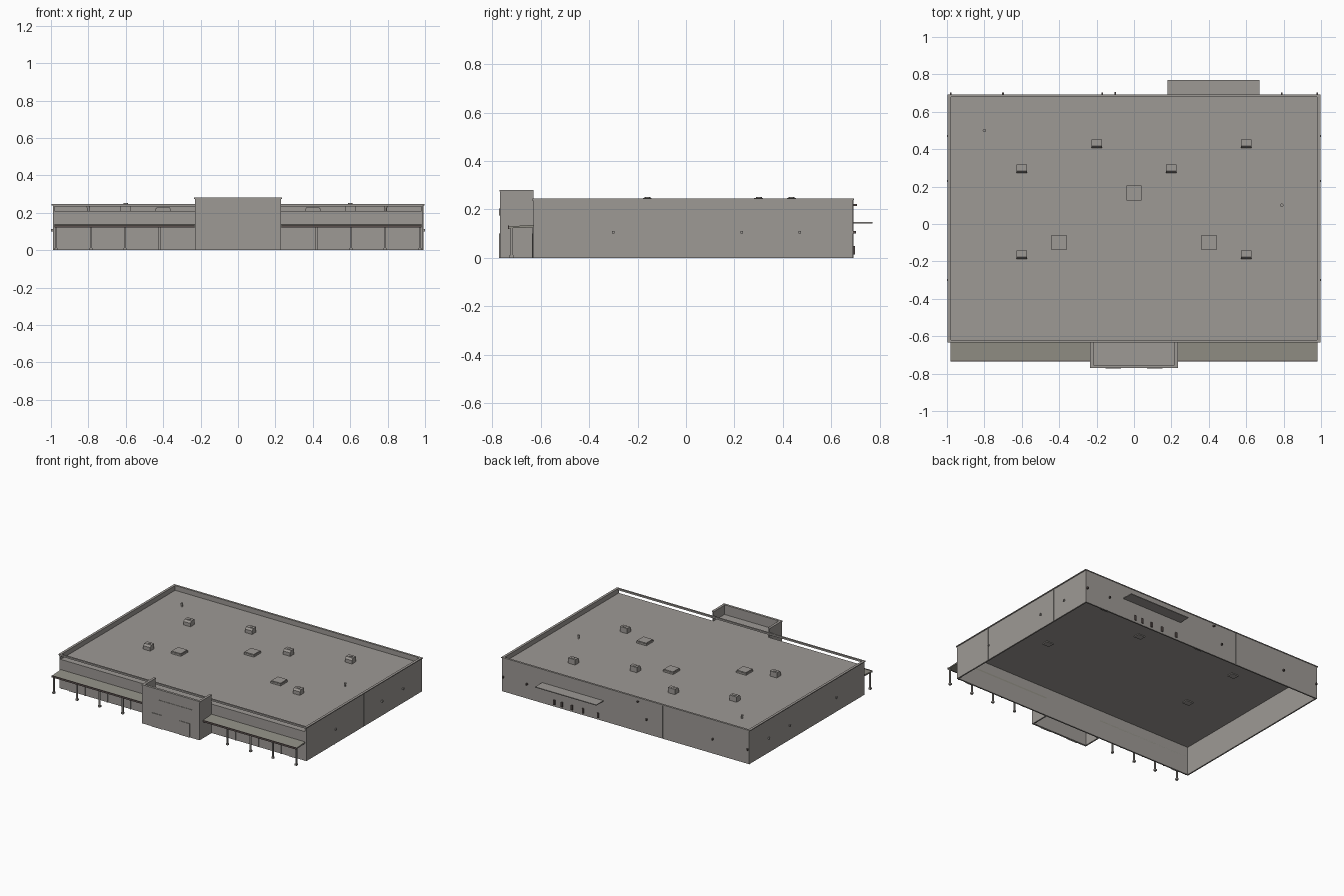
import bpy, bmesh, math

cube = bpy.data.objects.get("Cube")
if cube:
    bpy.data.objects.remove(cube, do_unlink=True)


def material(name, rgb):
    m = bpy.data.materials.new(name)
    m.use_nodes = True
    m.diffuse_color = (*rgb, 1)
    m.node_tree.nodes["Principled BSDF"].inputs["Base Color"].default_value = (*rgb, 1)
    return m


CONCRETE = material("warm_grey", (0.34, 0.32, 0.30))
CANOPY = material("olive_grey", (0.29, 0.28, 0.24))
TRIM = material("dark_brown", (0.11, 0.085, 0.08))


def finish(name, bm, mat):
    bmesh.ops.recalc_face_normals(bm, faces=bm.faces)
    mesh = bpy.data.meshes.new(name)
    bm.to_mesh(mesh)
    bm.free()
    mesh.materials.append(mat)
    ob = bpy.data.objects.new(name, mesh)
    bpy.context.collection.objects.link(ob)
    return ob


def box(name, x, y, z, mat=CONCRETE):
    """Box given by its (low, high) range on each axis."""
    bm = bmesh.new()
    bmesh.ops.create_cube(bm, size=1)
    for v in bm.verts:
        for i, (lo, hi) in enumerate((x, y, z)):
            v.co[i] = hi if v.co[i] > 0 else lo
    return finish(name, bm, mat)


def extrude_x(name, x0, x1, profile, mat=CONCRETE):
    """Solid from a (y, z) profile stretched along x."""
    bm = bmesh.new()
    face = bm.faces.new([bm.verts.new((x0, y, z)) for y, z in profile])
    new = bmesh.ops.extrude_face_region(bm, geom=[face])["geom"]
    for v in new:
        if isinstance(v, bmesh.types.BMVert):
            v.co.x = x1
    return finish(name, bm, mat)


def cylinder(name, x, y, z0, z1, r, mat=CONCRETE):
    bm = bmesh.new()
    bmesh.ops.create_cone(bm, cap_ends=True, segments=12, radius1=r, radius2=r, depth=z1 - z0)
    bmesh.ops.translate(bm, verts=bm.verts, vec=(x, y, (z0 + z1) / 2))
    return finish(name, bm, mat)


SIDE, FRONT, BACK = 0.99, -0.63, 0.69
ROOF, TOP, T = 0.21, 0.24, 0.01

# Main shell, open underneath, with a sunken roof
box("roof_deck", (-SIDE, SIDE), (FRONT, BACK), (ROOF - 0.004, ROOF))
box("back_wall", (-SIDE, SIDE), (BACK - T, BACK), (0, TOP))
box("front_wall", (-SIDE, SIDE), (FRONT, FRONT + T), (0, ROOF))
box("back_coping", (-SIDE, SIDE), (BACK - 0.012, BACK + 0.003), (TOP, TOP + 0.006))
box("front_rail", (-SIDE, SIDE), (FRONT - 0.003, FRONT + 0.01), (0.234, TOP + 0.006))

for s, side in ((-1, "right"), (1, "left")):
    def sx(a, b):
        return tuple(sorted((s * a, s * b)))

    box(side + "_wall", sx(SIDE - T, SIDE), (FRONT, BACK), (0, TOP))
    box(side + "_coping", sx(SIDE - 0.012, 0.996), (FRONT - 0.003, BACK + 0.003), (TOP, TOP + 0.006))
    # Wall lamps
    for y in (-0.3, 0.23, 0.47):
        box(side + "_wall_lamp", sx(SIDE, 1), (y - 0.005, y + 0.005), (0.10, 0.112))

    # Sloping front canopy with a dark fascia
    extrude_x(side + "_canopy", s * 0.23, s * 0.98,
              [(-0.73, 0.122), (-0.73, 0.13), (-0.62, 0.137), (-0.62, 0.126)], CANOPY)
    box(side + "_canopy_fascia", sx(0.235, 0.981), (-0.734, -0.73), (0.12, 0.133), TRIM)

    # Canopy posts with base blocks, and storefront mullions behind
    for x in (0.42, 0.605, 0.785, 0.972):
        box(side + "_post", sx(x - 0.005, x + 0.005), (-0.725, -0.715), (0, 0.124))
        box(side + "_post_base", sx(x - 0.008, x + 0.008), (-0.728, -0.712), (0, 0.012))
        box(side + "_mullion", sx(x - 0.004, x + 0.004), (FRONT - 0.004, FRONT), (0, 0.126))

    # Side exit and main entrance doors
    box(side + "_exit_door", sx(0.85, 0.91), (FRONT - 0.005, FRONT), (0, 0.10))
    box(side + "_entrance_door", sx(0.07, 0.152), (-0.772, -0.768), (0, 0.10))

    # Entrance block cheeks
    box(side + "_entrance_cheek", sx(0.22, 0.23), (-0.756, FRONT), (0, 0.274))
    box(side + "_entrance_coping", sx(0.216, 0.234), (-0.756, FRONT), (0.274, 0.28))

# Entrance block front and roof
box("entrance_front", (-0.23, 0.23), (-0.768, -0.755), (0, 0.274))
box("entrance_front_coping", (-0.235, 0.235), (-0.77, -0.753), (0.274, 0.281))
box("entrance_roof", (-0.22, 0.22), (-0.756, FRONT), (ROOF - 0.004, ROOF))
box("entrance_sign_panel", (-0.1, 0.17), (-0.771, -0.768), (0.175, 0.205))

# Panel joints on the left and back walls
for y in (-0.31, 0.025, 0.36):
    box("side_joint", (SIDE, SIDE + 0.002), (y - 0.002, y + 0.002), (0, TOP))
for x in (-0.295, 0.805):
    box("back_joint", (x - 0.002, x + 0.002), (BACK, BACK + 0.002), (0, TOP))

# Loading canopy, dock bumpers and back wall lamps
box("loading_canopy", (0.18, 0.67), (BACK, 0.77), (0.142, 0.148))
for x in (0.22, 0.34, 0.43, 0.51, 0.57):
    box("dock_bumper", (x - 0.006, x + 0.006), (BACK, BACK + 0.008), (0.015, 0.05), TRIM)
for x in (-0.98, -0.7, -0.17, 0.79, 0.98):
    box("back_wall_lamp", (x - 0.005, x + 0.005), (BACK, BACK + 0.012), (0.1, 0.112), TRIM)
box("back_flood_lamp", (-0.105, -0.095), (BACK, BACK + 0.015), (0.214, 0.222), TRIM)

# Rooftop air units with a sloped hood, set through the deck
for x, y in ((-0.6, 0.295), (-0.2, 0.43), (0.2, 0.295), (0.6, 0.43), (-0.6, -0.165), (0.6, -0.165)):
    extrude_x("air_unit", x - 0.028, x + 0.028,
              [(y - 0.023, 0.2), (y - 0.023, 0.235), (y - 0.012, 0.248),
               (y + 0.023, 0.248), (y + 0.023, 0.2)])
    cylinder("air_unit_fan", x, y + 0.006, 0.248, 0.251, 0.012)

# Skylights
for x, y in ((0, 0.165), (-0.4, -0.1), (0.4, -0.1)):
    box("skylight_curb", (x - 0.04, x + 0.04), (y - 0.04, y + 0.04), (ROOF, 0.222))
    box("skylight_lid", (x - 0.037, x + 0.037), (y - 0.037, y + 0.037), (0.222, 0.228))

# Vent pipes
for x, y in ((0.79, 0.1), (-0.8, 0.5)):
    cylinder("vent_pipe", x, y, ROOF, 0.228, 0.006)
    cylinder("vent_cap", x, y, 0.228, 0.234, 0.009)
